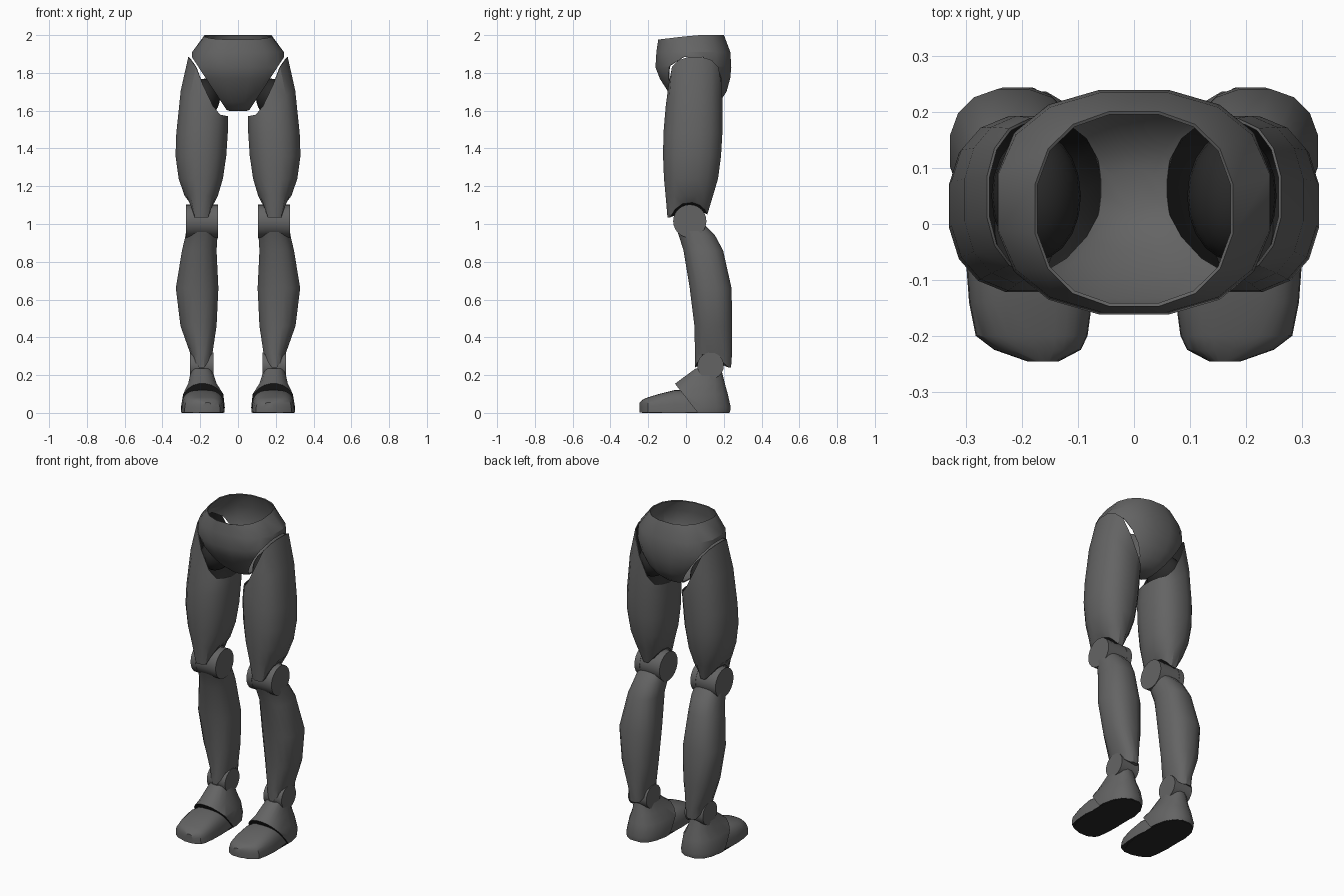
import bpy, bmesh, math
from mathutils import Vector

if "Cube" in bpy.data.objects:
    bpy.data.objects.remove(bpy.data.objects["Cube"])


def material(name, v):
    m = bpy.data.materials.new(name)
    m.diffuse_color = (v, v, v, 1)
    m.use_nodes = True
    m.node_tree.nodes["Principled BSDF"].inputs["Base Color"].default_value = m.diffuse_color
    return m


GREY = material("charcoal grey", 0.127)
DARK = material("near black", 0.022)


def finish(name, bm, mats=(GREY, DARK), shell=0.0, inside=0, dark=None):
    """Make the object; faces passing the dark test get the second colour."""
    bmesh.ops.recalc_face_normals(bm, faces=bm.faces)
    bm.normal_update()
    if dark:
        for f in bm.faces:
            f.material_index = 1 if dark(f) else 0
    me = bpy.data.meshes.new(name)
    bm.to_mesh(me)
    bm.free()
    for m in mats:
        me.materials.append(m)
    ob = bpy.data.objects.new(name, me)
    bpy.context.collection.objects.link(ob)
    bpy.ops.object.select_all(action='DESELECT')
    ob.select_set(True)
    bpy.context.view_layer.objects.active = ob
    if shell:
        mod = ob.modifiers.new("shell", 'SOLIDIFY')
        mod.thickness = shell
        mod.material_offset = inside
        bpy.ops.object.modifier_apply(modifier=mod.name)
    bpy.ops.object.shade_smooth_by_angle(angle=math.radians(32))
    return ob


def loft(rings, cap_first=True, cap_last=True):
    bm = bmesh.new()
    vs = [[bm.verts.new(p) for p in r] for r in rings]
    n = len(vs[0])
    for a, b in zip(vs, vs[1:]):
        for i in range(n):
            j = (i + 1) % n
            bm.faces.new((a[i], a[j], b[j], b[i]))
    if cap_first:
        bm.faces.new(vs[0])
    if cap_last:
        bm.faces.new(vs[-1])
    return bm


def cut(bm, co, no):
    """Slice away everything on the normal side of a plane."""
    return bmesh.ops.bisect_plane(bm, geom=bm.verts[:] + bm.edges[:] + bm.faces[:],
                                  plane_co=co, plane_no=no, clear_outer=True)


def spow(v, e):
    return math.copysign(abs(v) ** e, v)


def oval(x0, x1, y0, y1, zf, s=1, n=16, e=0.85):
    """Rounded horizontal section; zf gives the height at (x, y)."""
    out = []
    for i in range(n):
        a = 2 * math.pi * (i + 0.5) / n
        x = (x0 + x1) / 2 + (x1 - x0) / 2 * spow(math.cos(a), e)
        y = (y0 + y1) / 2 + (y1 - y0) / 2 * spow(math.sin(a), e)
        out.append(Vector((s * x, y, zf(x, y))))
    return out


def flat(z):
    return lambda x, y: z


def arch(cy, cz, r, low):
    """Bottom edge that clears a round joint."""
    return lambda x, y: max(low, cz + math.sqrt(max(0, r * r - (y - cy) ** 2)))


def interp(pts, x):
    if x <= pts[0][0]:
        return pts[0][1]
    for (xa, za), (xb, zb) in zip(pts, pts[1:]):
        if x <= xb:
            return za + (zb - za) * (x - xa) / (xb - xa)
    return pts[-1][1]


def pin(name, s, x0, x1, y, z, r, n=24):
    """Joint cylinder lying along x."""
    rings = [[Vector((s * x, y + r * math.cos(2 * math.pi * i / n),
                      z + r * math.sin(2 * math.pi * i / n))) for i in range(n)]
             for x in (x0, x1)]
    return finish(name, loft(rings))


def toe_section(s, yb, slope, x0, x1, h, e, n=14):
    """Upright D-shaped section of the toe, leaning by slope in y."""
    out = []
    for i in range(n + 1):
        a = math.pi * i / n
        x = (x0 + x1) / 2 + (x1 - x0) / 2 * spow(math.cos(a), e)
        z = h * max(0, math.sin(a)) ** e
        out.append(Vector((s * x, yb + slope * z, z + .003)))
    return out


def sole(f):
    return f.normal.z < -.9 and f.calc_center_median().z < .03


# pelvis: hollow bowl with slanted leg openings
rings = [oval(-.18, .18, -.150, .204, lambda x, y: min(2.0, 1.994 + .12 * y))]
for z, w, y0, y1 in ((1.91, .247, -.160, .238), (1.83, .252, -.165, .243),
                     (1.77, .235, -.142, .237), (1.70, .185, -.097, .217),
                     (1.645, .13, -.05, .18), (1.612, .085, -.01, .14),
                     (1.597, .04, .025, .10)):
    rings.append(oval(-w, w, y0, y1, flat(z)))
bm = loft(rings, cap_first=False)
for s in (1, -1):
    cut(bm, (s * .25, 0, 1.893), (s * .29, 0, -.19))
finish("pelvis", bm, shell=.006)

RIM = [(.05, 1.57), (.10, 1.58), (.165, 1.67), (.20, 1.785), (.23, 1.845), (.265, 1.886)]

for s, side in ((1, "left"), (-1, "right")):
    # thigh: open shell, scooped top, arched knee end, dark inside
    top = lambda x, y: interp(RIM, x)
    mid = lambda x, y: 1.5 + .55 * (interp(RIM, .05 + (x - .05) * .82) - 1.5)
    rings = [oval(.052, .265, -.095, .192, top, s),
             oval(.051, .305, -.110, .196, mid, s),
             oval(.052, .329, -.122, .195, flat(1.48), s),
             oval(.060, .333, -.124, .188, flat(1.36), s),
             oval(.078, .316, -.119, .172, flat(1.24), s),
             oval(.105, .285, -.110, .145, flat(1.15), s),
             oval(.135, .252, -.100, .115, arch(.02, 1.015, .1, 1.035), s)]
    finish(side + "_thigh", loft(rings, cap_first=False), shell=.005, inside=1,
           dark=lambda f: len(f.verts) > 4)

    # dark hip joint inside the thigh top
    bm = bmesh.new()
    bmesh.ops.create_uvsphere(bm, u_segments=20, v_segments=12, radius=1)
    for v in bm.verts:
        v.co = (s * (.175 + .08 * v.co.x), .05 + .115 * v.co.y, 1.67 + .10 * v.co.z)
    finish(side + "_hip_joint", bm, mats=(DARK,))

    # knee
    pin(side + "_knee_outer_disc", s, .24, .275, .02, 1.015, .088)
    pin(side + "_knee_inner_disc", s, .105, .14, .02, 1.015, .088)
    pin(side + "_knee_bar", s, .13, .25, .02, 1.015, .0865)

    # shin with calf
    rings = [oval(.110, .272, -.060, .095, flat(1.0), s, e=.7),
             oval(.107, .279, -.040, .155, flat(.94), s),
             oval(.112, .298, -.015, .198, flat(.86), s),
             oval(.102, .331, .018, .243, flat(.66), s),
             oval(.112, .306, .043, .246, flat(.46), s),
             oval(.135, .252, .046, .245, flat(.31), s),
             oval(.140, .245, .046, .240, arch(.13, .24, .075, .235), s)]
    finish(side + "_shin", loft(rings))

    # ankle
    pin(side + "_ankle", s, .13, .254, .13, .25, .07)

    # heel half of the foot, sliced by the slanted dark collar
    rings = [oval(.070, .302, -.15, .236, flat(.003), s),
             oval(.068, .304, -.15, .240, flat(.03), s),
             oval(.076, .292, -.14, .224, flat(.10), s),
             oval(.112, .265, -.060, .208, flat(.155), s),
             oval(.138, .247, .05, .187, flat(.235), s)]
    bm = loft(rings)
    g = cut(bm, (0, -.055, .15), (0, -.14, -.11))['geom_cut']
    bmesh.ops.edgeloop_fill(bm, edges=[e for e in g if isinstance(e, bmesh.types.BMEdge)])
    finish(side + "_heel", bm,
           dark=lambda f: sole(f) or (f.normal.y < -.6 and f.normal.z < -.4))

    # toe half of the foot
    secs = [(.075, -.6, .082, .288, .118, .7), (-.06, 0, .072, .301, .118, .65),
            (-.14, 0, .075, .295, .098, .6), (-.20, 0, .083, .283, .080, .6),
            (-.225, 0, .095, .25, .070, .65), (-.246, 0, .135, .19, .052, .7)]
    finish(side + "_toe", loft([toe_section(s, *q) for q in secs]), dark=sole)

    # sole plate under the whole foot
    bm = loft([oval(.076, .297, -.235, .232, flat(z), s, e=.7) for z in (0, .006)])
    finish(side + "_sole", bm, mats=(DARK,))
